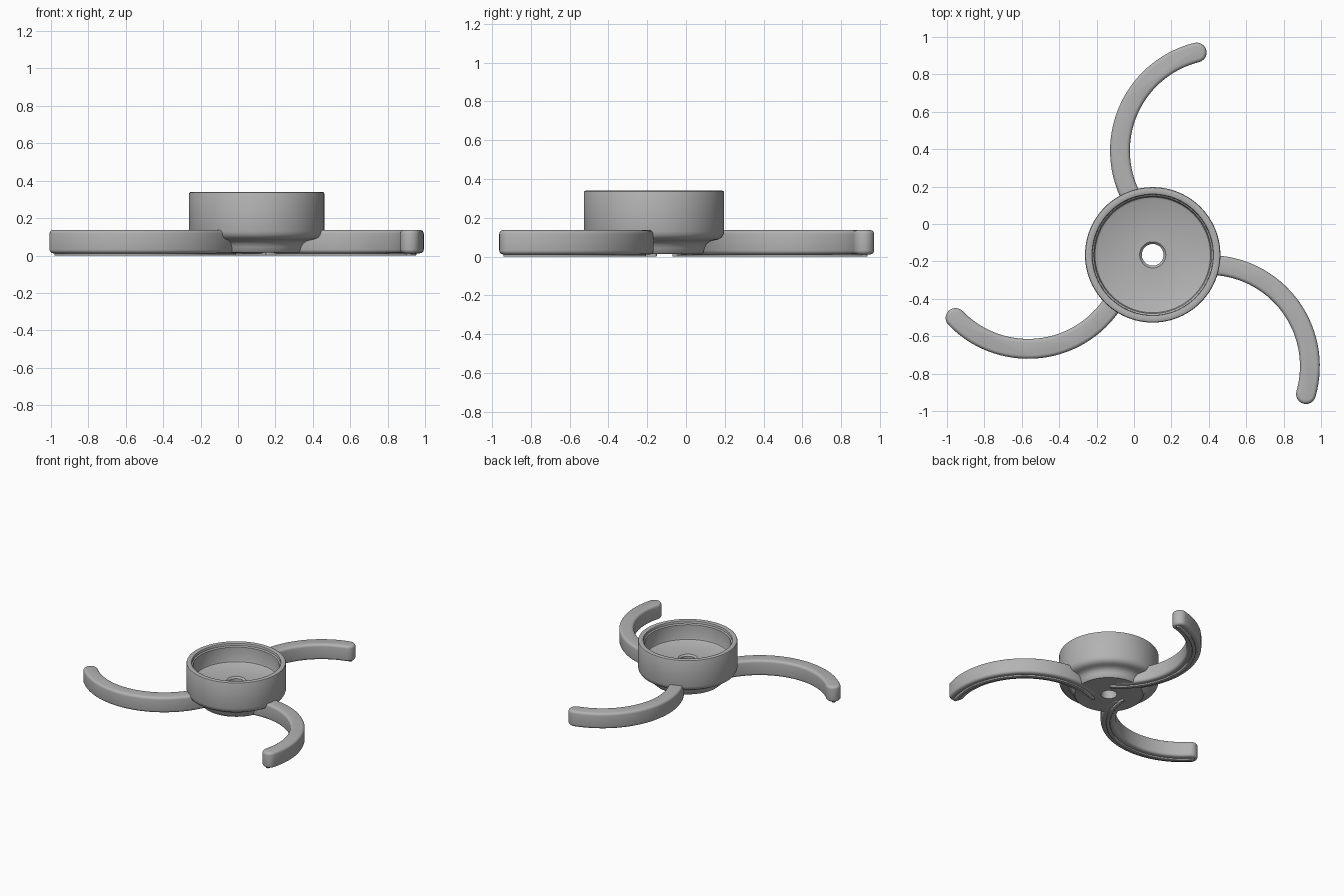
import bpy, bmesh
from math import cos, sin, pi, radians
from mathutils import Matrix, Vector

if "Cube" in bpy.data.objects:
    bpy.data.objects.remove(bpy.data.objects["Cube"])

HUB = Vector((0.10, -0.165, 0))

grey = bpy.data.materials.new("plain_grey")
grey.use_nodes = True
grey.diffuse_color = (0.45, 0.45, 0.45, 1)
grey.node_tree.nodes["Principled BSDF"].inputs["Base Color"].default_value = (0.45, 0.45, 0.45, 1)


def finish(bm, name, angle=0):
    """Turn a bmesh into a smooth shaded object standing at the hub."""
    bmesh.ops.recalc_face_normals(bm, faces=bm.faces)
    mesh = bpy.data.meshes.new(name)
    bm.to_mesh(mesh)
    bm.free()
    mesh.materials.append(grey)
    obj = bpy.data.objects.new(name, mesh)
    bpy.context.collection.objects.link(obj)
    obj.matrix_world = Matrix.Translation(HUB) @ Matrix.Rotation(angle, 4, "Z")
    bpy.ops.object.select_all(action="DESELECT")
    obj.select_set(True)
    bpy.context.view_layer.objects.active = obj
    bpy.ops.object.shade_smooth_by_angle(angle=radians(35))
    return obj


def lathe(name, profile, steps=96):
    """Spin a closed (radius, height) outline around z."""
    bm = bmesh.new()
    verts = [bm.verts.new((r, 0, z)) for r, z in profile]
    edges = [bm.edges.new((verts[i - 1], v)) for i, v in enumerate(verts)]
    bmesh.ops.spin(bm, geom=verts + edges, cent=(0, 0, 0), axis=(0, 0, 1),
                   angle=2 * pi, steps=steps, use_duplicate=False)
    bmesh.ops.remove_doubles(bm, verts=bm.verts, dist=0.0001)
    return finish(bm, name)


def curved_bar(name, centre, radius, start, end, half, z0, z1, bevel, turn):
    """Round-ended bar along an arc, with softened top and bottom edges."""
    bm = bmesh.new()
    points = []

    def arc(c, r, a, b, n):
        for i in range(n + 1):
            t = a + (b - a) * i / n
            points.append(Vector((c.x + r * cos(t), c.y + r * sin(t), z0)))

    def on_path(t):
        return centre + radius * Vector((cos(t), sin(t), 0))

    arc(centre, radius + half, start, end, 36)
    arc(on_path(end), half, end, end + pi, 12)
    arc(centre, radius - half, end, start, 36)
    arc(on_path(start), half, start + pi, start + 2 * pi, 12)
    base = bm.faces.new([bm.verts.new(p) for p in points])
    bmesh.ops.remove_doubles(bm, verts=bm.verts, dist=0.0001)
    base = bm.faces[:][0]
    top = bmesh.ops.extrude_face_region(bm, geom=[base], use_keep_orig=True)["geom"]
    for v in top:
        if isinstance(v, bmesh.types.BMVert):
            v.co.z = z1
    rims = [e for e in bm.edges if abs(e.verts[0].co.z - e.verts[1].co.z) < 0.001]
    bmesh.ops.bevel(bm, geom=rims, offset=bevel, segments=4, profile=0.5, affect="EDGES")
    return finish(bm, name, turn)


# Hub: cup with a flared foot and a through hole
lathe("hub", [
    (0.058, 0.015), (0.248, 0.015), (0.256, 0.022), (0.262, 0.045),
    (0.272, 0.065), (0.288, 0.078), (0.31, 0.084), (0.33, 0.088),
    (0.348, 0.098), (0.358, 0.113), (0.362, 0.13), (0.362, 0.33),
    (0.359, 0.337), (0.352, 0.34), (0.332, 0.34), (0.325, 0.337),
    (0.322, 0.33), (0.322, 0.32), (0.313, 0.312), (0.313, 0.206),
    (0.309, 0.196), (0.299, 0.19), (0.07, 0.19), (0.058, 0.178),
])

# Three swept arms, each with a thin rib running under it onto the foot
ARC = Vector((0.366, 0.557, 0))
RADIUS = 0.541
for i, side in enumerate(("back", "left", "right")):
    turn = -2 * pi / 3 * i
    curved_bar(side + "_arm", ARC, RADIUS, radians(104), radians(229),
               0.053, 0.012, 0.137, 0.02, turn)
    curved_bar(side + "_rib", ARC, RADIUS, radians(102), radians(236),
               0.014, 0.0, 0.04, 0.005, turn)
